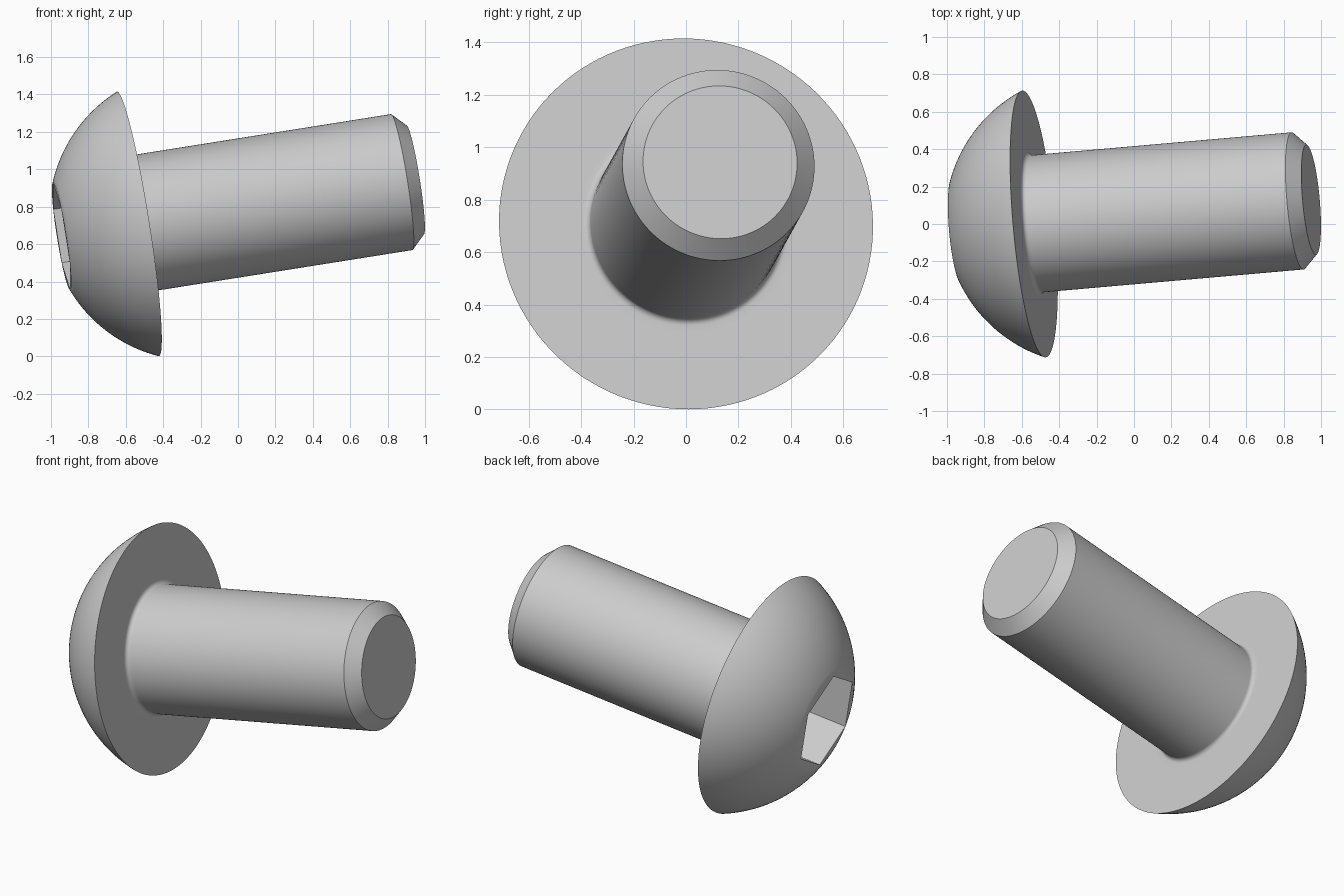
import bpy
import bmesh
from math import sin, cos, pi, radians, sqrt, atan2
from mathutils import Matrix, Vector

cube = bpy.data.objects.get("Cube")
if cube:
    bpy.data.objects.remove(cube, do_unlink=True)

SEGMENTS = 120
HEAD_RADIUS, HEAD_HEIGHT = 0.716, 0.415
SHANK_RADIUS, SHANK_LENGTH = 0.368, 1.506
CHAMFER, FILLET = 0.073, 0.025
SOCKET_APOTHEM, SOCKET_DEPTH = 0.25, 0.26
AXIS = Vector((0.984, 0.0863, 0.156)).normalized()
SEAT_CENTRE = Vector((-0.535, 0, 0.708))


def round_row(radius, height):
    return [(radius, 2 * pi * i / SEGMENTS, height) for i in range(SEGMENTS)]


def hex_row(apothem, height):
    row = []
    for i in range(SEGMENTS):
        angle = 2 * pi * i / SEGMENTS
        row.append((apothem / cos(angle % (pi / 3) - pi / 6), angle, height))
    return row


def dome_rows(steps=20):
    """Spherical arc from the socket rim down to the edge of the head."""
    flat = SOCKET_APOTHEM / cos(pi / 6) * 1.005
    drop = (HEAD_RADIUS**2 - flat**2 - HEAD_HEIGHT**2) / (2 * HEAD_HEIGHT)
    sphere = sqrt(HEAD_RADIUS**2 + drop**2)
    start = atan2(flat, HEAD_HEIGHT + drop)
    end = atan2(HEAD_RADIUS, drop)
    rows = []
    for i in range(steps + 1):
        a = start + (end - start) * i / steps
        rows.append(round_row(sphere * sin(a), drop - sphere * cos(a)))
    return rows


def fillet_rows(steps=6):
    """Concave round between the underside of the head and the shank."""
    rows = []
    for i in range(steps + 1):
        a = pi / 2 * i / steps
        rows.append(round_row(SHANK_RADIUS + FILLET * (1 - sin(a)),
                              FILLET * (1 - cos(a))))
    return rows


# Socket floor, hexagonal walls, domed head, shank and chamfered tip
floor = SOCKET_DEPTH - HEAD_HEIGHT
rows = [round_row(SOCKET_APOTHEM * 0.98, floor),
        hex_row(SOCKET_APOTHEM, floor),
        hex_row(SOCKET_APOTHEM, -HEAD_HEIGHT)]
rows += dome_rows()
rows.append(round_row(SHANK_RADIUS + 2 * FILLET, 0))
rows += fillet_rows()
rows += [round_row(SHANK_RADIUS, SHANK_LENGTH - CHAMFER),
         round_row(SHANK_RADIUS - CHAMFER, SHANK_LENGTH)]

bm = bmesh.new()
loops = [[bm.verts.new((r * cos(a), r * sin(a), h)) for r, a, h in row]
         for row in rows]
for lower, upper in zip(loops, loops[1:]):
    for i in range(SEGMENTS):
        j = (i + 1) % SEGMENTS
        bm.faces.new((lower[i], lower[j], upper[j], upper[i]))

# Drill-point socket bottom and flat shank end
point = bm.verts.new((0, 0, floor + 0.12))
for i in range(SEGMENTS):
    bm.faces.new((loops[0][i], loops[0][(i + 1) % SEGMENTS], point))
bm.faces.new(loops[-1])
bmesh.ops.recalc_face_normals(bm, faces=bm.faces)

# Lean the bolt on its axis, with a socket corner pointing upward
side = AXIS.cross(Vector((0, 0, 1))).normalized()
up = side.cross(AXIS)
turn = Matrix((up, AXIS.cross(up), AXIS)).transposed().to_4x4()
bm.transform(Matrix.Translation(SEAT_CENTRE) @ turn)

mesh = bpy.data.meshes.new("button_head_bolt")
bm.to_mesh(mesh)
bm.free()
bolt = bpy.data.objects.new("button_head_bolt", mesh)
bpy.context.collection.objects.link(bolt)

# Plain grey metal
grey = bpy.data.materials.new("light_grey")
grey.use_nodes = True
colour = (0.6, 0.6, 0.6, 1)
grey.diffuse_color = colour
grey.node_tree.nodes["Principled BSDF"].inputs["Base Color"].default_value = colour
mesh.materials.append(grey)

bpy.ops.object.select_all(action="DESELECT")
bolt.select_set(True)
bpy.context.view_layer.objects.active = bolt
bpy.ops.object.shade_smooth_by_angle(angle=radians(30))
